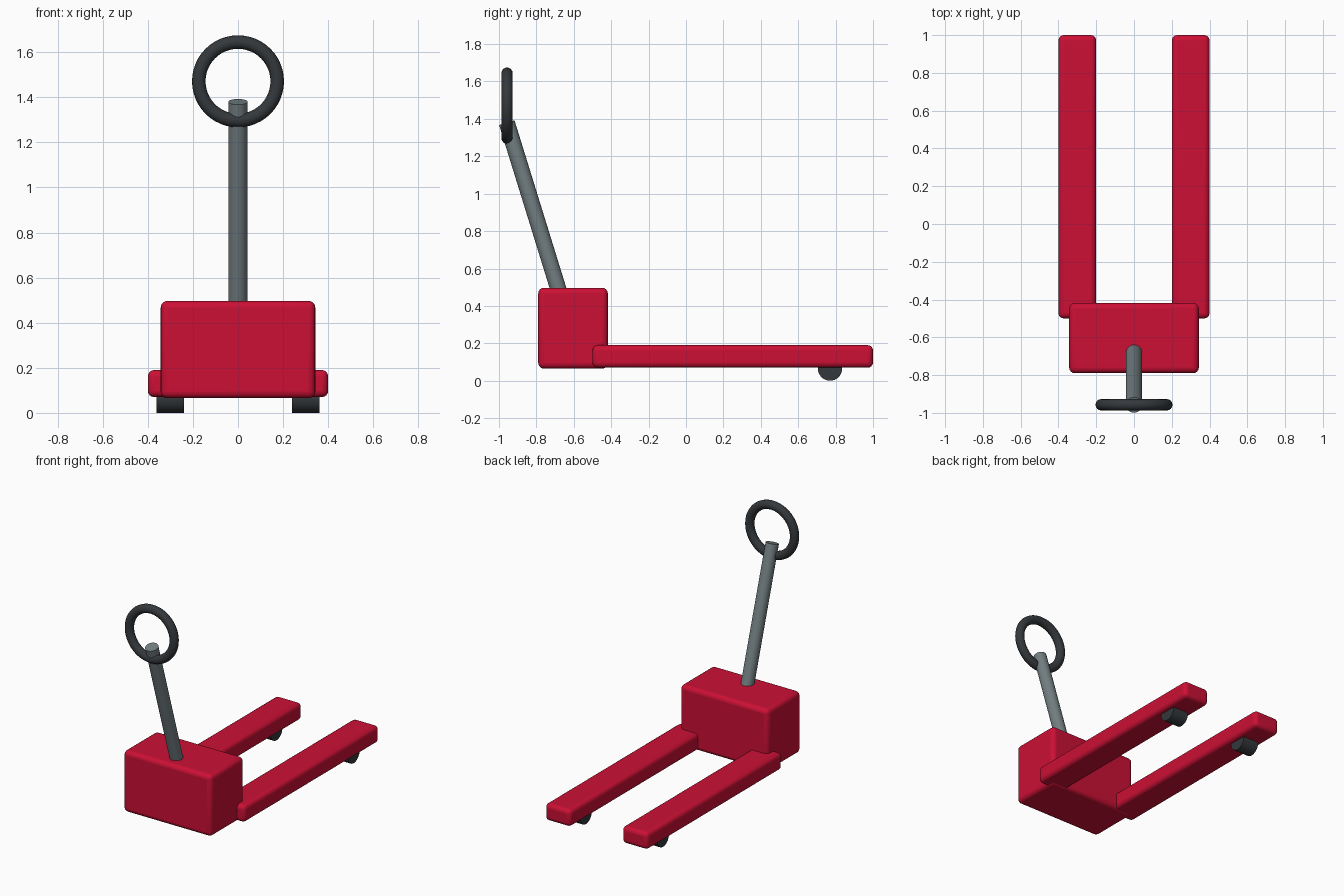
import bpy
from math import pi, sin, cos
from mathutils import Vector

if "Cube" in bpy.data.objects:
    bpy.data.objects.remove(bpy.data.objects["Cube"])


def material(name, rgb):
    m = bpy.data.materials.new(name)
    m.diffuse_color = (*rgb, 1)
    m.use_nodes = True
    m.node_tree.nodes["Principled BSDF"].inputs["Base Color"].default_value = m.diffuse_color
    return m


red = material("red_paint", (0.6, 0.005, 0.035))
steel = material("steel", (0.17, 0.21, 0.22))
rubber = material("rubber", (0.035, 0.04, 0.045))


def finish(name, mat):
    ob = bpy.context.object
    ob.name = name
    ob.data.materials.append(mat)
    bpy.ops.object.shade_smooth_by_angle(angle=0.7)
    return ob


def rounded_box(name, lo, hi, bevel):
    lo, hi = Vector(lo), Vector(hi)
    bpy.ops.mesh.primitive_cube_add(size=1, location=(lo + hi) / 2)
    bpy.context.object.scale = hi - lo
    bpy.ops.object.transform_apply(location=False, rotation=False, scale=True)
    mod = bpy.context.object.modifiers.new("round", "BEVEL")
    mod.width, mod.segments = bevel, 4
    return finish(name, red)


# Motor housing
rounded_box("body", (-0.343, -0.79, 0.065), (0.343, -0.418, 0.497), 0.03)

# Forks, each with a load roller near the tip
for side, label in ((-1, "left"), (1, "right")):
    x = 0.3 * side
    rounded_box(label + "_fork", (x - 0.1, -0.5, 0.07), (x + 0.1, 1, 0.19), 0.028)
    bpy.ops.mesh.primitive_cylinder_add(vertices=32, radius=0.065, depth=0.122,
                                        location=(x, 0.77, 0.065), rotation=(0, pi / 2, 0))
    finish(label + "_roller", rubber)

# Tiller shaft, leaning forwards
lean, length = 0.3, 1.0
axis = Vector((0, -sin(lean), cos(lean)))
top = Vector((0, -0.958, 1.38))
bpy.ops.mesh.primitive_cylinder_add(vertices=32, radius=0.043, depth=length,
                                    location=top - axis * length / 2, rotation=(lean, 0, 0))
finish("tiller_shaft", steel)

# Upright handle ring
bpy.ops.mesh.primitive_torus_add(major_radius=0.174, minor_radius=0.03, major_segments=48,
                                 minor_segments=16, location=(0, -0.957, 1.471),
                                 rotation=(pi / 2, 0, 0))
finish("handle_ring", rubber)
